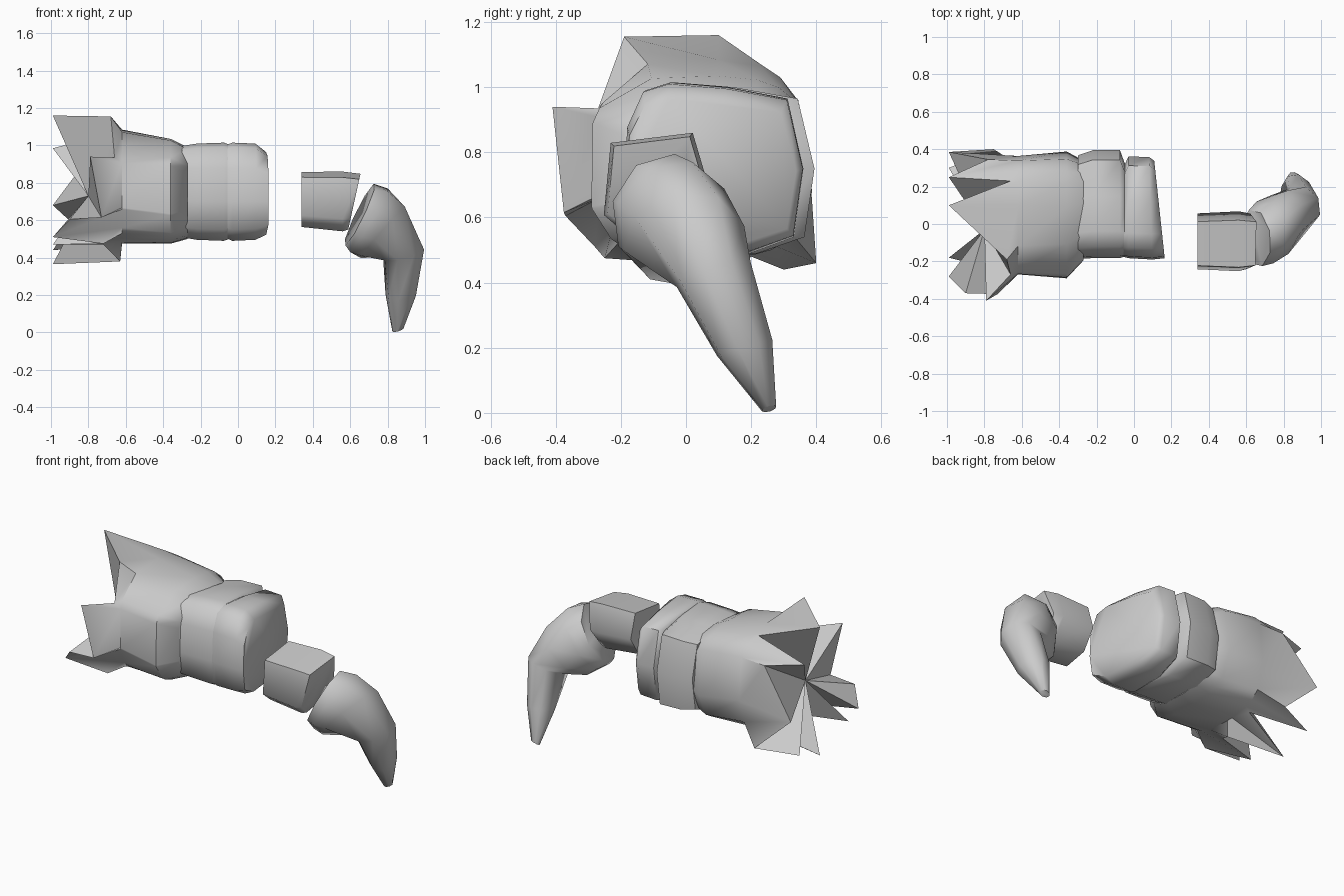
import bpy, bmesh, math
from mathutils import Vector

if "Cube" in bpy.data.objects:
    bpy.data.objects.remove(bpy.data.objects["Cube"])

grey = bpy.data.materials.new("plain grey")
grey.diffuse_color = (0.6, 0.6, 0.6, 1)
grey.use_nodes = True
grey.node_tree.nodes["Principled BSDF"].inputs["Base Color"].default_value = grey.diffuse_color


def loft(name, rings, tip=None, angle=40):
    """Skin a list of equal-length rings; cap both ends (first end can be a fan to tip)."""
    bm = bmesh.new()
    vs = [[bm.verts.new(p) for p in r] for r in rings]
    n = len(vs[0])
    for a, b in zip(vs, vs[1:]):
        for i in range(n):
            j = (i + 1) % n
            bm.faces.new((a[i], a[j], b[j], b[i]))
    if tip:
        t = bm.verts.new(tip)
        for i in range(n):
            bm.faces.new((vs[0][(i + 1) % n], vs[0][i], t))
    else:
        bm.faces.new(vs[0][::-1])
    bm.faces.new(vs[-1])
    bmesh.ops.recalc_face_normals(bm, faces=bm.faces)
    me = bpy.data.meshes.new(name)
    bm.to_mesh(me)
    bm.free()
    me.materials.append(grey)
    ob = bpy.data.objects.new(name, me)
    bpy.context.collection.objects.link(ob)
    bpy.ops.object.select_all(action='DESELECT')
    ob.select_set(True)
    bpy.context.view_layer.objects.active = ob
    bpy.ops.object.shade_smooth_by_angle(angle=math.radians(angle))
    return ob


def section(profile, x, sy=1, sz=1, dy=0, dz=0, skew=0):
    """Place a (y, z) profile at x, scaled about its middle; skew leans it along y."""
    cy = sum(p[0] for p in profile) / len(profile)
    cz = sum(p[1] for p in profile) / len(profile)
    return [(x + skew * (y - cy), cy + (y - cy) * sy + dy, cz + (z - cz) * sz + dz)
            for y, z in profile]


def oval(c, u, v, n=8):
    """Ring around c spanned by two half-axis vectors."""
    c, u, v = Vector(c), Vector(u), Vector(v)
    return [c + u * math.cos(2 * math.pi * i / n) + v * math.sin(2 * math.pi * i / n)
            for i in range(n)]


# torn root: spikes and valleys around the open end, fanned to a sunken centre
star = [(-0.68, -0.19, 1.155), (-0.99, 0.10, 1.16), (-0.66, 0.23, 1.07),
        (-0.99, 0.25, 0.985), (-0.78, 0.345, 0.96), (-0.99, 0.385, 0.68),
        (-0.75, 0.40, 0.46), (-0.99, 0.30, 0.44), (-0.66, 0.20, 0.48),
        (-0.99, 0.10, 0.365), (-0.63, 0.05, 0.38), (-0.72, -0.10, 0.47),
        (-0.99, -0.18, 0.47), (-0.72, -0.25, 0.475), (-0.99, -0.28, 0.51),
        (-0.90, -0.37, 0.605), (-0.73, -0.375, 0.615),
        (-0.79, -0.41, 0.94), (-0.66, -0.27, 0.935)]


def wall(x, w, h, cy, cz):
    """Rounded-square ring whose points line up with the spikes."""
    ring = []
    for _, y, z in star:
        dy, dz = y - 0.03, z - 0.76
        k = ((abs(dy) / w) ** 3 + (abs(dz) / h) ** 3) ** (-1 / 3)
        ring.append((x, cy + dy * k, cz + dz * k))
    return ring


loft("torn_root_segment",
     [star, wall(-0.62, 0.32, 0.305, 0.045, 0.78), wall(-0.36, 0.345, 0.28, 0.045, 0.755),
      wall(-0.27, 0.27, 0.245, 0.07, 0.745)],
     tip=(-0.80, -0.03, 0.73), angle=45)

# middle band and knuckle share one irregular outline
body = [(-0.18, 0.88), (-0.13, 0.99), (-0.05, 1.015), (0.13, 1.0), (0.32, 0.965),
        (0.37, 0.75), (0.34, 0.54), (0.2, 0.49), (-0.06, 0.49), (-0.17, 0.55),
        (-0.19, 0.7)]
loft("middle_band",
     [section(body, -0.30, 0.99, 0.93), section(body, -0.22, 1.03, 0.98, 0.015),
      section(body, -0.075, 1.03, 1.0, 0.015), section(body, -0.04, 0.84, 0.95, -0.02)],
     angle=60)
loft("knuckle",
     [section(body, -0.055, 0.86, 0.96, -0.02), section(body, -0.03, 0.97, 1.0),
      section(body, 0.09, 0.98, 0.98, -0.005, 0, -0.03),
      section(body, 0.14, 0.93, 0.84, -0.01, -0.01, -0.10)], angle=65)

# short finger joint
joint = [(-0.225, 0.825), (0.015, 0.855), (0.06, 0.70), (-0.02, 0.575),
         (-0.17, 0.545), (-0.245, 0.61)]
loft("finger_joint",
     [section(joint, 0.34, 0.98, 0.95, 0, 0.012), section(joint, 0.56, 1.05, 1.03),
      [(x + 0.22 * (z - 0.69), y, z) for x, y, z in section(joint, 0.62, 0.97, 0.96)]],
     angle=65)

# curved claw
loft("claw",
     [oval((0.65, -0.075, 0.63), (-0.035, 0.15, -0.02), (0.075, 0.04, 0.165)),
      oval((0.70, -0.045, 0.60), (-0.045, 0.165, -0.045), (0.10, 0.065, 0.17)),
      oval((0.775, -0.005, 0.535), (-0.05, 0.155, -0.07), (0.115, 0.105, 0.125)),
      oval((0.885, 0.085, 0.425), (-0.055, 0.105, 0.015), (0.10, 0.055, 0.04)),
      oval((0.87, 0.18, 0.20), (-0.05, 0.075, 0.02), (0.065, 0.045, 0.015)),
      oval((0.855, 0.255, 0.013), (-0.02, 0.019, 0.0), (0.022, 0.012, 0.011))],
     angle=60)
